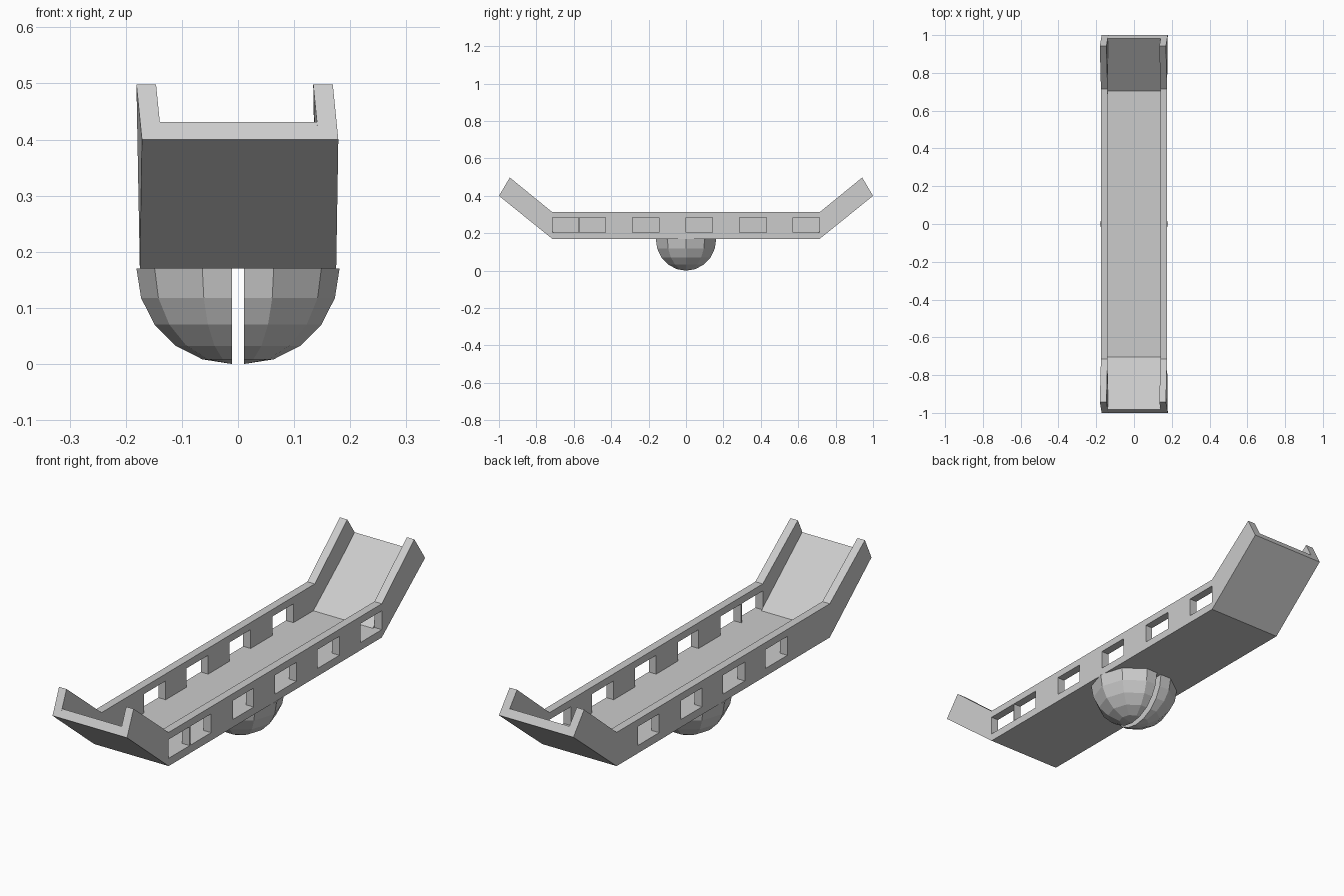
import bpy, bmesh, math
from mathutils import Matrix

if "Cube" in bpy.data.objects:
    bpy.data.objects.remove(bpy.data.objects["Cube"])

HALF, WALL = 0.175, 0.035     # half width of the tray, wall thickness
BEND, FLOOR = 0.715, 0.205    # y of the bend, floor top


def to_object(bm, name):
    bmesh.ops.recalc_face_normals(bm, faces=bm.faces)
    mesh = bpy.data.meshes.new(name)
    bm.to_mesh(mesh)
    bm.free()
    ob = bpy.data.objects.new(name, mesh)
    bpy.context.collection.objects.link(ob)
    return ob


def extrude_profile(name, half_profile, x0, x1):
    """Mirror a y/z half profile over y and extrude it along x."""
    low, high = half_profile[:2], half_profile[2:]
    pts = low + high + [(-y, z) for y, z in reversed(high)] + [(-y, z) for y, z in reversed(low)]
    bm = bmesh.new()
    face = bm.faces.new([bm.verts.new((x0, y, z)) for y, z in pts])
    out = bmesh.ops.extrude_face_region(bm, geom=[face])
    verts = [g for g in out["geom"] if isinstance(g, bmesh.types.BMVert)]
    bmesh.ops.translate(bm, vec=(x1 - x0, 0, 0), verts=verts)
    # slight skew of both raised ends
    for v in bm.verts:
        if abs(v.co.y) > 0.9:
            v.co.x += 0.004 - 0.1 * (v.co.z - 0.4)
    return to_object(bm, name)


def boxes(name, items):
    bm = bmesh.new()
    for x, y0, y1, z0, z1, w in items:
        m = Matrix.Translation((x, (y0 + y1) / 2, (z0 + z1) / 2)) @ Matrix.Diagonal((w, y1 - y0, z1 - z0, 1))
        bmesh.ops.create_cube(bm, size=1, matrix=m)
    return to_object(bm, name)


# tray floor with raised ends
extrude_profile("tray_floor", [(BEND, 0.172), (1.0, 0.402), (0.981, 0.433), (BEND - 0.01, FLOOR)],
                -HALF + WALL, HALF - WALL)

# side walls with staggered windows
windows = {
    1: [(-BEND, -0.43), (-0.285, -0.145), (0, 0.142), (0.285, 0.43), (0.572, BEND)],
    -1: [(-0.43, -0.285), (-0.145, 0), (0.142, 0.285), (0.43, 0.572)],
}
wall_profile = [(BEND, 0.172), (1.0, 0.402), (0.942, 0.5), (BEND, 0.315)]
for side, label in ((1, "right"), (-1, "left")):
    x0, x1 = sorted((side * HALF, side * (HALF - WALL)))
    wall = extrude_profile(label + "_wall", wall_profile, x0, x1)
    cutter = boxes(label + "_window_cutter",
                   [(side * (HALF - WALL / 2), a, b, FLOOR, 0.285, 0.09) for a, b in windows[side]])
    cutter.hide_render = True
    cutter.hide_viewport = True
    mod = wall.modifiers.new("windows", "BOOLEAN")
    mod.operation = "DIFFERENCE"
    mod.solver = "EXACT"
    mod.object = cutter

# thin divider in the wide window
boxes("window_divider", [(HALF - WALL / 2, -0.574, -0.57, FLOOR, 0.285, WALL)])

# split low-poly half ball underneath
bm = bmesh.new()
bmesh.ops.create_uvsphere(bm, u_segments=10, v_segments=10, radius=0.17,
                          matrix=Matrix.Rotation(math.radians(18), 4, "Z"))
for normal in ((0, 0, 1), (-1, 0, 0)):
    bmesh.ops.bisect_plane(bm, geom=bm.verts[:] + bm.edges[:] + bm.faces[:], dist=1e-4,
                           plane_co=(0, 0, 0), plane_no=normal, clear_outer=True)
bmesh.ops.translate(bm, vec=(0.011, 0, 0.172), verts=bm.verts)
rim = [e for e in bm.edges if e.is_boundary]
flat = [e for e in rim if all(abs(v.co.x - 0.011) < 1e-3 for v in e.verts)]
top = [e for e in rim if e not in flat]
ends = [v for v in bm.verts if abs(v.co.z - 0.172) < 1e-3 and abs(v.co.x - 0.011) < 1e-3]
seam = bm.edges.new(ends)
bmesh.ops.contextual_create(bm, geom=flat + [seam])
bmesh.ops.contextual_create(bm, geom=top + [seam])
ball = to_object(bm, "split_ball")
mirror = ball.modifiers.new("other_half", "MIRROR")
mirror.use_axis = (True, False, False)
mirror.use_mirror_merge = False
for ob in bpy.data.objects:
    ob.location.z -= 0.002
